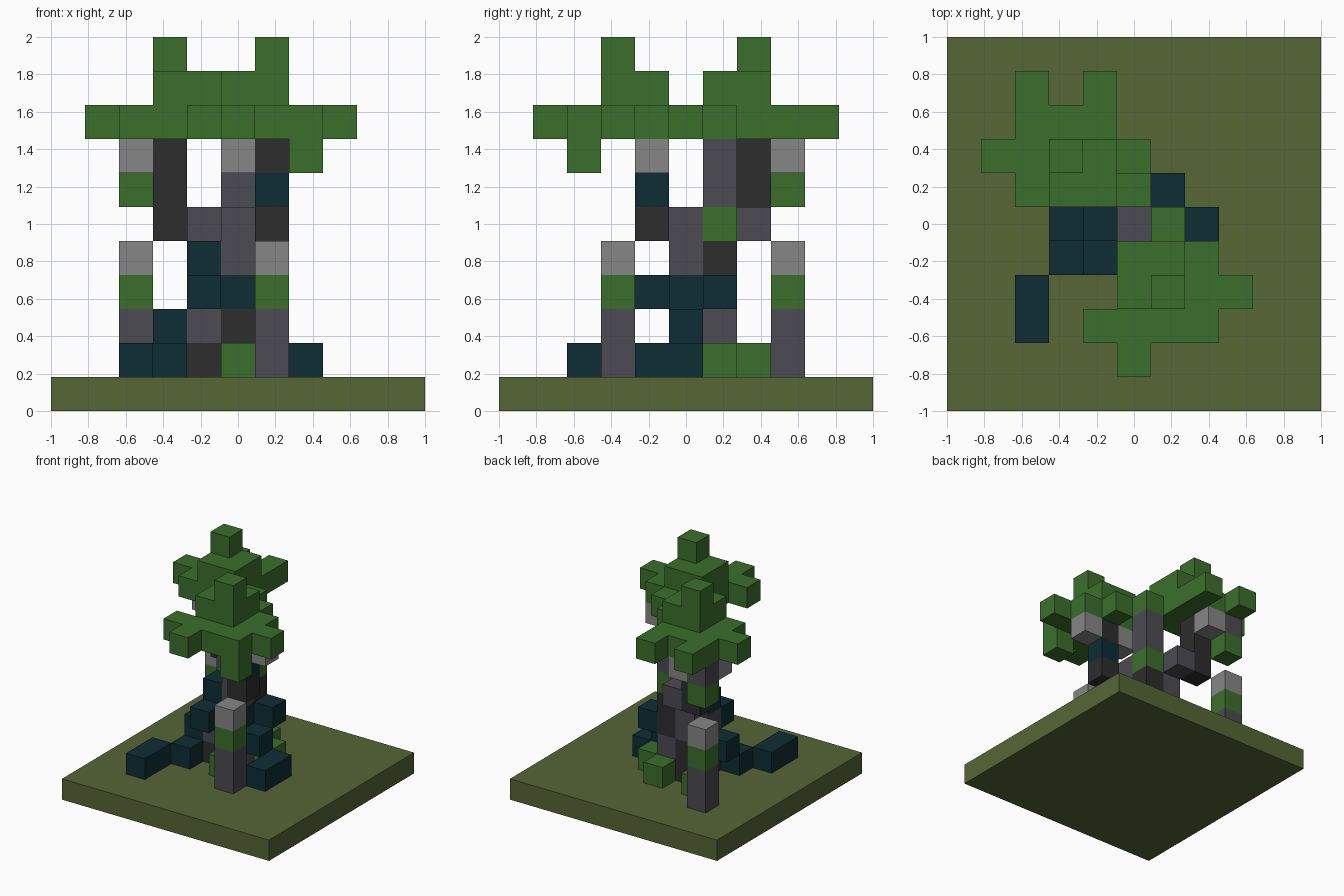
import bpy
import bmesh
from mathutils import Vector

U = 2 / 11  # edge of one block

if "Cube" in bpy.data.objects:
    bpy.data.objects.remove(bpy.data.objects["Cube"])


def material(name, *rgb):
    m = bpy.data.materials.new(name)
    m.use_nodes = True
    m.diffuse_color = (*rgb, 1)
    m.node_tree.nodes["Principled BSDF"].inputs["Base Color"].default_value = (*rgb, 1)
    return m


PALETTE = {
    "O": material("olive ground", .093, .133, .036),
    "G": material("leaf green", .044, .159, .025),
    "T": material("deep teal", .004, .026, .034),
    "S": material("slate", .069, .069, .084),
    "D": material("charcoal", .026, .026, .026),
    "L": material("light grey", .238, .238, .238),
}
AXES = [Vector(v) for v in ((1, 0, 0), (0, 1, 0), (0, 0, 1))]


def build(name, cells):
    """Join blocks {(x, y, level): colour letter} into one outer shell."""
    bm = bmesh.new()
    letters = sorted(set(cells.values()))
    for cell, letter in cells.items():
        centre = Vector(cell) + AXES[2] / 2
        for i in range(3):
            for sign in (-1, 1):
                n = AXES[i] * sign
                if tuple(int(c) for c in Vector(cell) + n) in cells:
                    continue
                u = AXES[(i + 1) % 3] / 2
                v = AXES[(i + 2) % 3] / 2 * sign
                mid = centre + n / 2
                corners = (mid - u - v, mid + u - v, mid + u + v, mid - u + v)
                face = bm.faces.new([bm.verts.new(p * U) for p in corners])
                face.material_index = letters.index(letter)
    bmesh.ops.remove_doubles(bm, verts=bm.verts, dist=U / 100)
    mesh = bpy.data.meshes.new(name)
    bm.to_mesh(mesh)
    bm.free()
    for letter in letters:
        mesh.materials.append(PALETTE[letter])
    obj = bpy.data.objects.new(name, mesh)
    bpy.context.collection.objects.link(obj)


def columns(stacks):
    """Each string lists a column's blocks upward from the ground."""
    return {(x, y, k): c for (x, y), s in stacks.items()
            for k, c in enumerate(s, 1) if c != "."}


def layer(left, back, level, rows):
    """Each string is a row of blocks, from back to front."""
    return {(left + i, back - j, level): c for j, row in enumerate(rows.split())
            for i, c in enumerate(row) if c != "."}


# Ground slab
bpy.ops.mesh.primitive_cube_add(size=1, location=(0, 0, U / 2))
ground = bpy.context.object
ground.name = "ground"
ground.scale = (2, 2, U)
ground.data.materials.append(PALETTE["O"])

# Trunk and the two branches that carry the crowns
build("trunk", columns({
    (-1, 0): "DSST", (0, 0): "SDTSS",
    (-1, 1): "DDSSS", (0, 1): "SSDDGSS",
}))
build("right_branch", columns({(-1, 2): "....S", (-2, 2): "....DDD"}))
build("left_branch", columns({(1, -1): "....DTD"}))

# Roots around the trunk
build("roots", columns({
    (-2, -1): "T", (-2, 0): ".T", (-1, -1): "..T",
    (2, -1): "T", (2, 0): "T", (1, 0): ".T", (1, 1): "..T",
}))
build("fallen_root", columns({(-3, -3): "T", (-3, -2): "T"}))

# Low plants at the foot of the trunk
for i, spot in enumerate([(0, -1), (1, 1), (0, 2), (-2, 2)]):
    build(f"plant_{i}", columns({spot: "G"}))

# Standing posts with pale caps
for name, spot in (("front_post", (1, -2)), ("back_post", (-3, 3))):
    build(name, columns({spot: "SSGL"}))

# Pale lamps and hanging vines under the crowns
for i, spot in enumerate([(0, -1), (2, -1), (-3, 2), (-2, 3)]):
    build(f"lamp_{i}", columns({spot: "......L"}))
build("front_vine", columns({(2, -3): "......G"}))
build("back_vine", columns({(-3, 3): ".....GS"}))

# Stepped crowns
build("front_crown", {
    **layer(-1, 0, 8, "..G.. .GGG. .GGGG GGGG. .G..."),
    **layer(0, -1, 9, "GG GG"),
    **layer(1, -2, 10, "G"),
})
build("back_crown", {
    **layer(-4, 4, 8, ".G.G. .GGG. GGGG. .GGGG"),
    **layer(-2, 2, 9, "GG GG"),
    **layer(-2, 2, 10, "G"),
})
